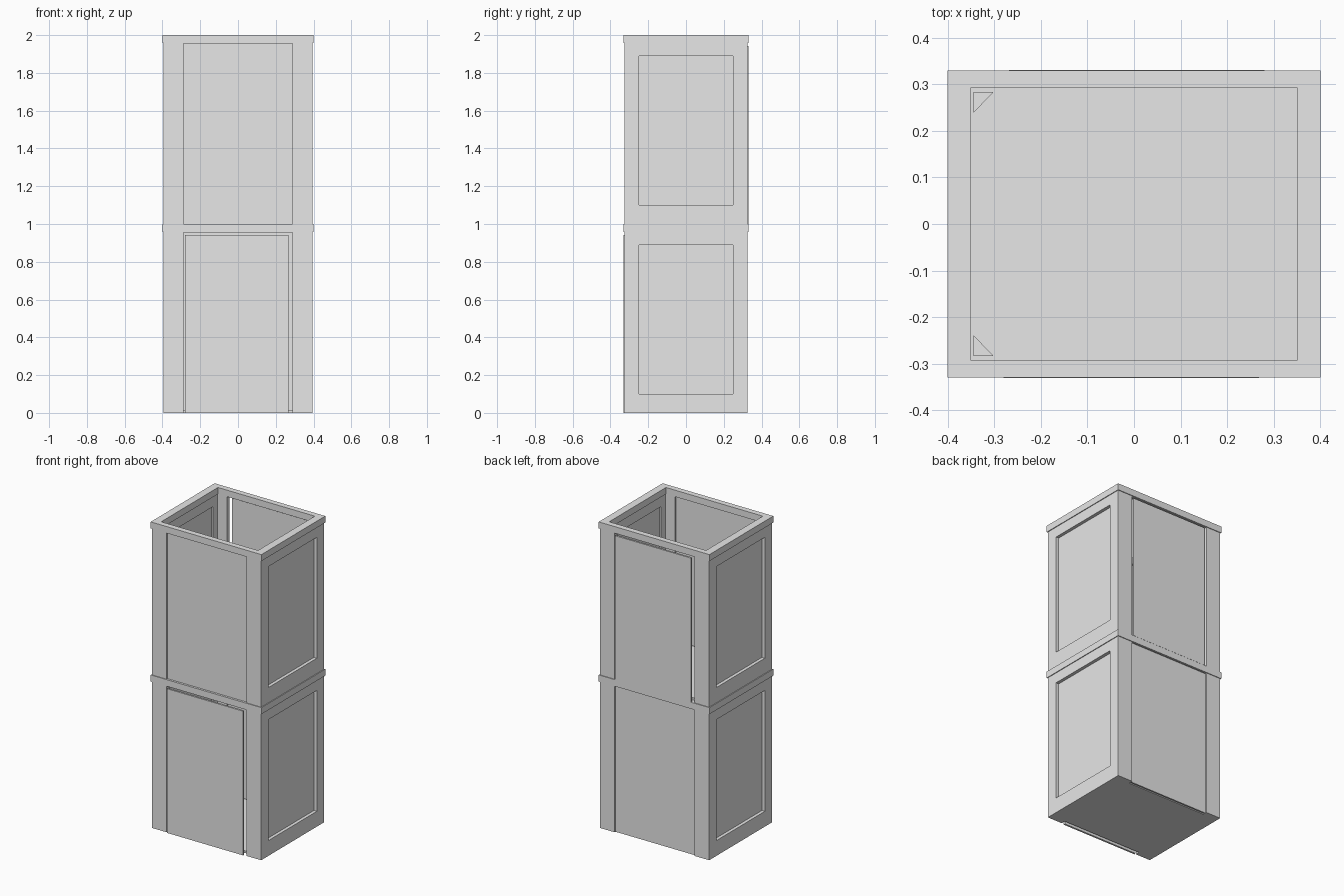
import bpy, bmesh, math
from mathutils import Vector

if "Cube" in bpy.data.objects:
    bpy.data.objects.remove(bpy.data.objects["Cube"], do_unlink=True)

grey = bpy.data.materials.new("light_grey")
grey.use_nodes = True
grey.diffuse_color = (0.8, 0.8, 0.8, 1)
grey.node_tree.nodes["Principled BSDF"].inputs["Base Color"].default_value = (0.8, 0.8, 0.8, 1)

# Maps (u, v, depth) to x, y, z for a front, side or flat part
PLANES = {
    "front": lambda u, v, d: Vector((u, d, v)),
    "side": lambda u, v, d: Vector((d, u, v)),
    "flat": lambda u, v, d: Vector((u, v, d)),
}


def finish(name, bm, level):
    """Turn a bmesh into an object; the upper unit is turned half way round."""
    bmesh.ops.recalc_face_normals(bm, faces=bm.faces)
    mesh = bpy.data.meshes.new(name)
    bm.to_mesh(mesh)
    bm.free()
    mesh.materials.append(grey)
    obj = bpy.data.objects.new(name, mesh)
    obj.location.z = level
    obj.rotation_euler.z = math.pi * level
    bpy.context.collection.objects.link(obj)


def plate(name, plane, points, d0, d1, level):
    """Extrude an outline between two depths."""
    bm = bmesh.new()
    face = bm.faces.new([bm.verts.new(PLANES[plane](u, v, d0)) for u, v in points])
    grown = bmesh.ops.extrude_face_region(bm, geom=[face])["geom"]
    verts = [g for g in grown if isinstance(g, bmesh.types.BMVert)]
    bmesh.ops.translate(bm, verts=verts, vec=PLANES[plane](0, 0, d1 - d0))
    if not any(f.is_valid and set(f.verts) == set(face.verts) for f in bm.faces if f != face) and not face.is_valid:
        bm.faces.new([v for v in bm.verts if v not in verts])
    finish(name, bm, level)


def rect(u0, u1, v0, v1):
    return [(u0, v0), (u1, v0), (u1, v1), (u0, v1)]


def ring(name, plane, outer, inner, d0, d1, level):
    """Rectangular frame with a rectangular hole."""
    bm = bmesh.new()
    loops = [[bm.verts.new(PLANES[plane](u, v, d)) for u, v in pts]
             for pts, d in ((outer, d0), (outer, d1), (inner, d1), (inner, d0))]
    for a, b in zip(loops, loops[1:] + loops[:1]):
        for i in range(4):
            j = (i + 1) % 4
            bm.faces.new((a[i], a[j], b[j], b[i]))
    finish(name, bm, level)


# Outer half sizes of the body, wall top and doorway
BX, BY, IX, IY = 0.395, 0.325, 0.355, 0.297
TOP, DOOR_X, DOOR_Z = 0.97, 0.288, 0.955
arch = [(-BX, 0), (-DOOR_X, 0), (-DOOR_X, DOOR_Z), (DOOR_X, DOOR_Z),
        (DOOR_X, 0), (BX, 0), (BX, TOP), (-BX, TOP)]

for level, unit in enumerate(("lower", "upper")):
    # Front and back walls with full height openings
    for side, s in (("front", -1), ("back", 1)):
        plate(f"{unit}_{side}_wall", "front", arch, s * BY, s * IY, level)

    # Side walls with recessed thin panels
    hole = rect(-0.25, 0.25, 0.1, 0.89)
    for side, s in (("left", 1), ("right", -1)):
        ring(f"{unit}_{side}_wall", "side", rect(-IY, IY, 0, TOP), hole, s * IX, s * BX, level)
        plate(f"{unit}_{side}_panel", "side", hole, s * 0.368, s * 0.374, level)

    # Fixed back panel and loose door leaf
    plate(f"{unit}_back_panel", "front", rect(-DOOR_X, DOOR_X, 0, DOOR_Z), 0.306, 0.316, level)
    plate(f"{unit}_door", "front", rect(-0.28, 0.268, 0, 0.942), -0.331, -0.319, level)

    # Top rim and floor
    ring(f"{unit}_rim", "flat", rect(-0.4, 0.4, -0.33, 0.33),
         rect(-0.35, 0.35, -0.293, 0.293), 0.957, 1, level)
    plate(f"{unit}_floor", "flat", rect(-IX, IX, -IY, IY), 0, 0.015, level)

    # Triangular floor gussets in the corners of one side
    for side, s in (("front", -1), ("back", 1)):
        tri = [(0.345, s * 0.283), (0.302, s * 0.283), (0.345, s * 0.238)]
        plate(f"{unit}_{side}_gusset", "flat", tri, 0.015, 0.035, level)
